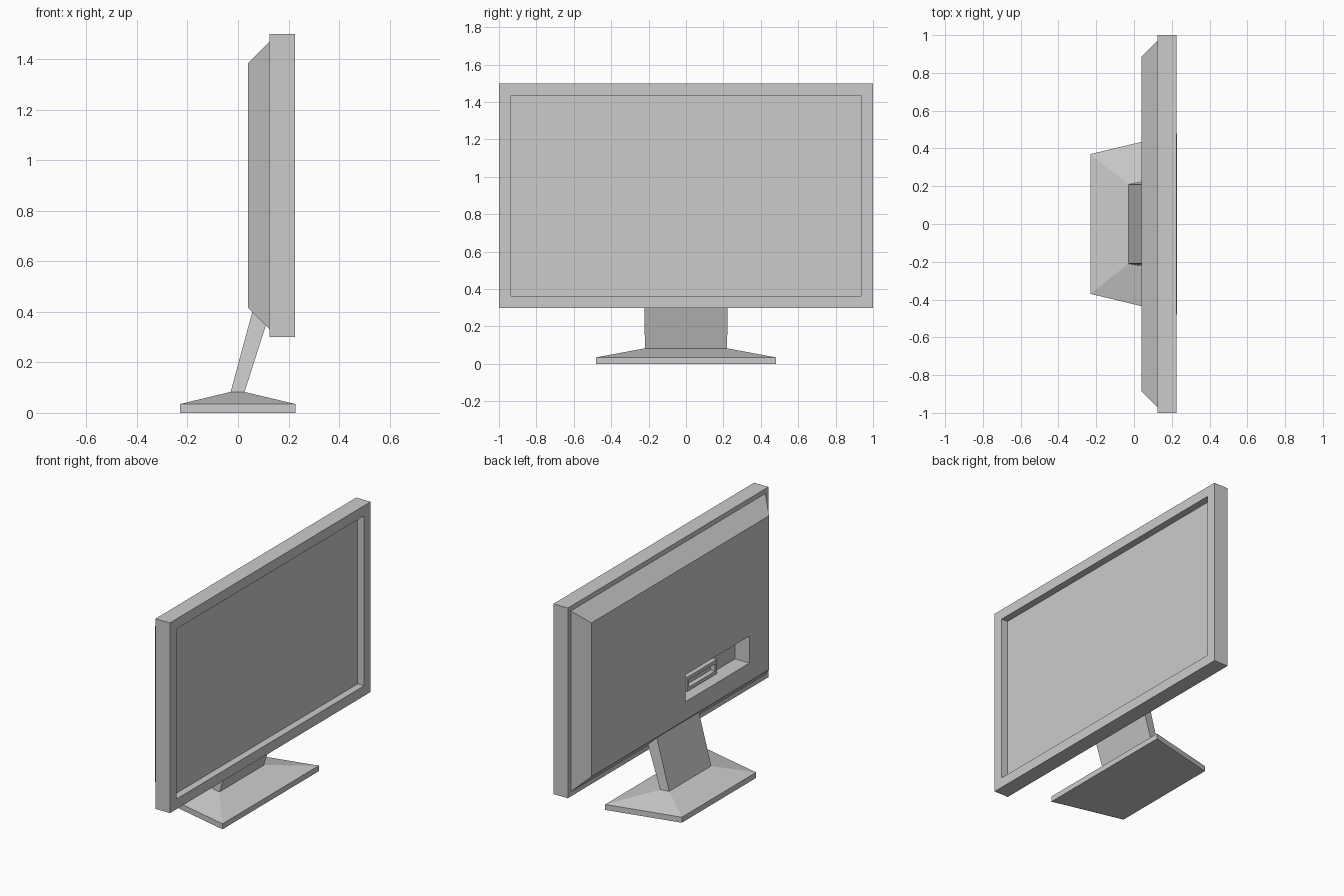
import bpy, bmesh
from mathutils import Matrix

if "Cube" in bpy.data.objects:
    bpy.data.objects.remove(bpy.data.objects["Cube"])


def finish(name, bm):
    bmesh.ops.recalc_face_normals(bm, faces=bm.faces)
    mesh = bpy.data.meshes.new(name)
    bm.to_mesh(mesh)
    bm.free()
    obj = bpy.data.objects.new(name, mesh)
    bpy.context.collection.objects.link(obj)
    return obj


def box_bm(x, y, z):
    bm = bmesh.new()
    size = (x[1] - x[0], y[1] - y[0], z[1] - z[0])
    mid = ((x[0] + x[1]) / 2, (y[0] + y[1]) / 2, (z[0] + z[1]) / 2)
    bmesh.ops.create_cube(bm, size=1, matrix=Matrix.Translation(mid) @ Matrix.Diagonal((*size, 1)))
    bm.normal_update()
    return bm


def inset(bm, face, *steps):
    for thickness, depth in steps:
        bm.normal_update()
        bmesh.ops.inset_individual(bm, faces=[face], thickness=thickness, depth=depth, use_even_offset=True)


def facing(bm, sign):
    return max(bm.faces, key=lambda f: sign * f.normal.x)


def loft(name, rings):
    """Each ring: back x, back half width, back z, front x, front half width, front z."""
    bm = bmesh.new()
    loops = [[bm.verts.new(p) for p in ((xb, -wb, zb), (xf, -wf, zf), (xf, wf, zf), (xb, wb, zb))]
             for xb, wb, zb, xf, wf, zf in rings]
    bm.faces.new(loops[0][::-1])
    bm.faces.new(loops[-1])
    for a, b in zip(loops, loops[1:]):
        for i in range(4):
            j = (i + 1) % 4
            bm.faces.new((a[i], a[j], b[j], b[i]))
    return finish(name, bm)


# Monitor body: recessed screen on +x, bevelled rear housing on -x
bm = box_bm((0.125, 0.225), (-1, 1), (0.3, 1.5))
front, back = facing(bm, 1), facing(bm, -1)
inset(bm, front, (0.064, 0), (0, -0.045))
inset(bm, back, (0.03, 0), (0.085, 0.085))
body = finish("monitor_body", bm)

# Connector recess in the rear housing
cutter = finish("recess_cutter", box_bm((-0.1, 0.14), (-0.69, -0.05), (0.53, 0.70)))
cutter.hide_render = True
cutter.hide_set(True)
cut = body.modifiers.new("recess", 'BOOLEAN')
cut.operation = 'DIFFERENCE'
cut.solver = 'EXACT'
cut.object = cutter

# Connector socket inside the recess
bm = box_bm((0.105, 0.145), (-0.46, -0.16), (0.535, 0.625))
inset(bm, facing(bm, -1), (0.022, 0), (0, -0.03))
finish("connector_socket", bm)

# Leaning neck, its top following the housing's lower bevel
loft("stand_neck", [(-0.03, 0.21, 0.08, 0.025, 0.22, 0.08),
                    (0.058, 0.21, 0.405, 0.112, 0.222, 0.352)])

# Foot: tapered slab with a hipped top
loft("stand_foot", [(-0.23, 0.37, 0, 0.228, 0.48, 0),
                    (-0.23, 0.37, 0.035, 0.228, 0.48, 0.035),
                    (-0.03, 0.21, 0.083, 0.025, 0.222, 0.083)])
